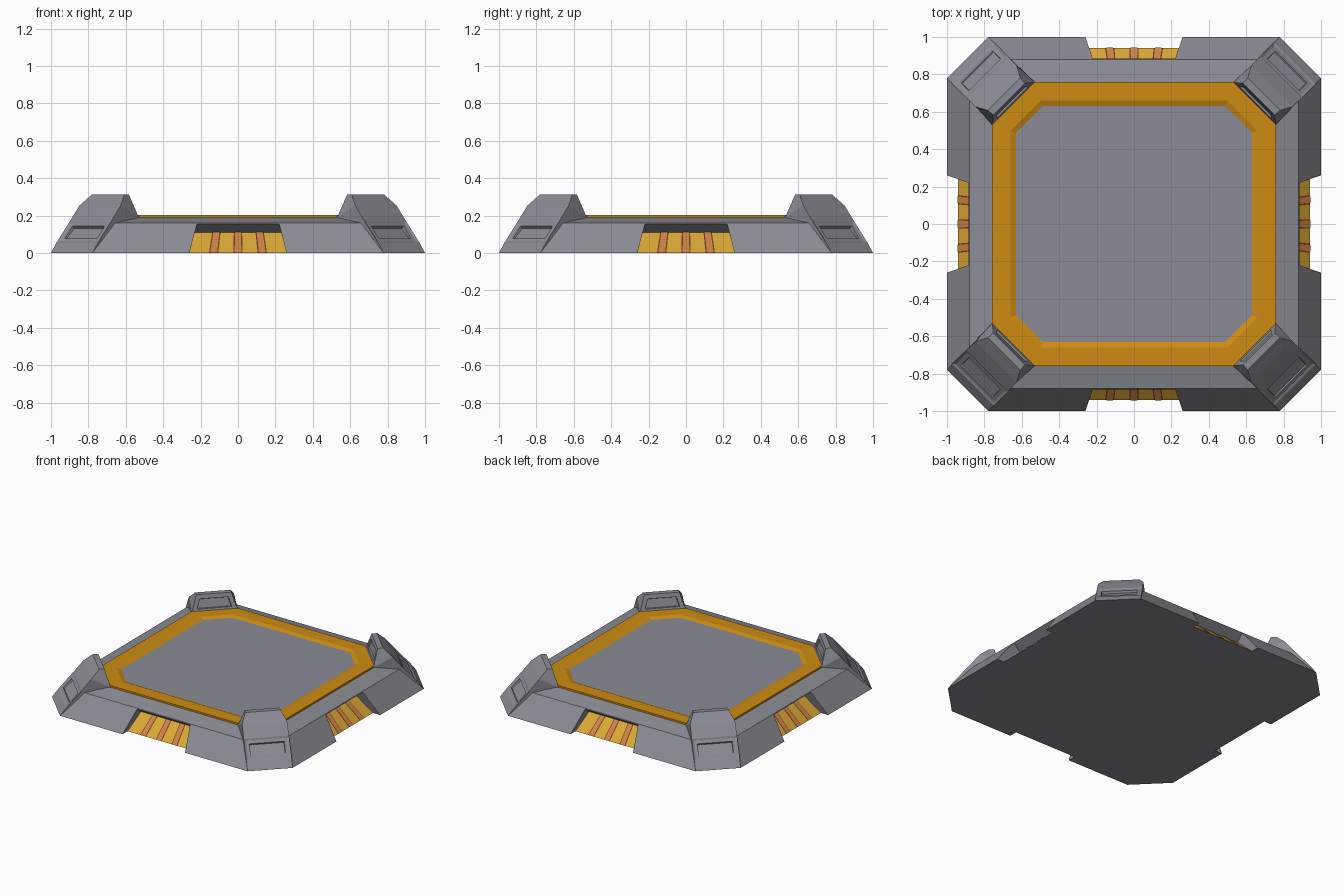
import bpy, bmesh, math
from mathutils import Matrix, Vector

if "Cube" in bpy.data.objects:
    bpy.data.objects.remove(bpy.data.objects["Cube"])


def material(name, rgb):
    m = bpy.data.materials.new(name)
    m.diffuse_color = (*rgb, 1)
    m.use_nodes = True
    m.node_tree.nodes["Principled BSDF"].inputs["Base Color"].default_value = m.diffuse_color
    return m


GRAY = material("gray metal", (0.26, 0.26, 0.30))
RIM = material("amber rim", (0.61, 0.26, 0.006))
LAMP = material("orange lamp", (0.72, 0.235, 0.006))
GOLD = material("gold vent", (0.70, 0.39, 0.036))
STRIPE = material("copper stripe", (0.63, 0.23, 0.06))
EDGE = material("dark copper edge", (0.17, 0.045, 0.02))


def finish(name, bm, mats):
    me = bpy.data.meshes.new(name)
    bm.to_mesh(me)
    bm.free()
    for m in mats:
        me.materials.append(m)
    ob = bpy.data.objects.new(name, me)
    bpy.context.collection.objects.link(ob)
    return ob


def turn(k):
    return Matrix.Rotation(k * math.pi / 2, 3, 'Z')


def face(bm, pts, k=0, mat=0):
    f = bm.faces.new([bm.verts.new(turn(k) @ Vector(p)) for p in pts])
    f.material_index = mat
    return f


def mirror_quad(a, b):
    """Quad on the front side between two (half width, y, z) lines."""
    return [(-a[0], -a[1], a[2]), (a[0], -a[1], a[2]), (b[0], -b[1], b[2]), (-b[0], -b[1], b[2])]


def corner_quad(a, b):
    """Chamfer quad joining the front and right sides."""
    return [(a[0], -a[1], a[2]), (a[1], -a[0], a[2]), (b[1], -b[0], b[2]), (b[0], -b[1], b[2])]


def octagon(c):
    h, r, z = c
    return [turn(k) @ Vector((s * h, -r, z)) for k in range(4) for s in (-1, 1)]


# base: sloped octagonal plinth with a vent notch in each side
foot, shoulder, crown = (0.78, 1, 0), (0.66, 0.88, 0.16), (0.53, 0.76, 0.19)
n_out, n_foot, n_back, n_top = (0.26, 1, 0), (0.26, 0.94, 0), (0.232, 0.82, 0.11), (0.22, 0.884, 0.155)
bm = bmesh.new()
bottom = []
for k in range(4):
    half = [foot, n_out, n_top]
    face(bm, [(-x, -y, z) for x, y, z in half] + [(x, -y, z) for x, y, z in half[::-1]]
         + [(s * shoulder[0], -shoulder[1], shoulder[2]) for s in (1, -1)], k)
    face(bm, mirror_quad(n_foot, n_back), k, 1)
    face(bm, mirror_quad(n_back, n_top), k)
    for s in (-1, 1):
        face(bm, [(s * x, -y, z) for x, y, z in (n_out, n_foot, n_back, n_top)], k)
    face(bm, mirror_quad(shoulder, crown), k)
    face(bm, corner_quad(foot, shoulder), k)
    face(bm, corner_quad(shoulder, crown), k)
    ring = [foot, n_out, n_foot]
    bottom += [turn(k) @ Vector((-x, -y, z)) for x, y, z in ring]
    bottom += [turn(k) @ Vector((x, -y, z)) for x, y, z in ring[::-1]]
face(bm, bottom)
face(bm, octagon(crown))
bmesh.ops.remove_doubles(bm, verts=bm.verts, dist=0.0005)
bmesh.ops.recalc_face_normals(bm, faces=bm.faces)
finish("base", bm, [GRAY, GOLD])

# rim: raised amber border sloping down to the deck
levels = [(0.53, 0.76, 0.185), (0.53, 0.76, 0.203), (0.50, 0.66, 0.203), (0.487, 0.632, 0.192)]
bm = bmesh.new()
for a, b in zip(levels, levels[1:]):
    for k in range(4):
        face(bm, mirror_quad(a, b), k)
        face(bm, corner_quad(a, b), k)
bmesh.ops.remove_doubles(bm, verts=bm.verts, dist=0.0005)
finish("rim", bm, [RIM])

# deck: flat gray floor inside the rim
bm = bmesh.new()
face(bm, octagon(levels[-1]))
finish("deck", bm, [GRAY])

# vent stripes: thin copper plates with darker borders
bm = bmesh.new()
lift = Vector((0, -0.11, 0.12)).normalized()
for k in range(4):
    for c in (-0.13, 0, 0.13):
        for w, off, mat in ((0.025, 0.002, 1), (0.018, 0.004, 0)):
            pts = []
            for t, sides in ((0, (-1, 1)), (1, (1, -1))):
                p = Vector((0, -n_foot[1], 0)).lerp(Vector((0, -n_back[1], n_back[2])), t)
                shrink = 1 - 0.11 * t
                pts += [p + lift * off + Vector(((c + s * w) * shrink, 0, 0)) for s in sides]
            face(bm, pts, k, mat)
finish("vent_stripes", bm, [STRIPE, EDGE])

# corner posts: profile along the diagonal (distance, height, half width)
profile = [(0.89, 0, 0.11), (0.86, 0.055, 0.111), (0.785, 0.175, 0.111), (0.737, 0.255, 0.11),
           (0.695, 0.312, 0.087), (0.668, 0.312, 0.085), (0.643, 0.188, 0.114), (0.643, 0, 0.11)]
for k in range(4):
    bm = bmesh.new()
    L, R = [[bm.verts.new(turn(k) @ Vector((a + s * w, a - s * w, z))) for a, z, w in profile]
            for s in (-1, 1)]
    n = len(profile)
    strips = [bm.faces.new((L[i], R[i], R[(i + 1) % n], L[(i + 1) % n])) for i in range(n)]
    for V in (L, R):
        bm.faces.new([V[i] for i in (0, 1, 2, 3, 6, 7)])
        bm.faces.new(V[3:7])
    bmesh.ops.recalc_face_normals(bm, faces=bm.faces)
    # recessed lamp on the outer face
    lamp = strips[1]
    for t, d in ((0.014, -0.006), (0.022, 0), (0.004, -0.02)):
        bmesh.ops.inset_region(bm, faces=[lamp], thickness=t, depth=d, use_even_offset=True)
    lamp.material_index = 1
    # shallow recess on the inner face
    bmesh.ops.inset_region(bm, faces=[strips[5]], thickness=0.03, depth=0, use_even_offset=True)
    bmesh.ops.inset_region(bm, faces=[strips[5]], thickness=0.003, depth=-0.012, use_even_offset=True)
    finish("corner_post_%d" % (k + 1), bm, [GRAY, LAMP])
